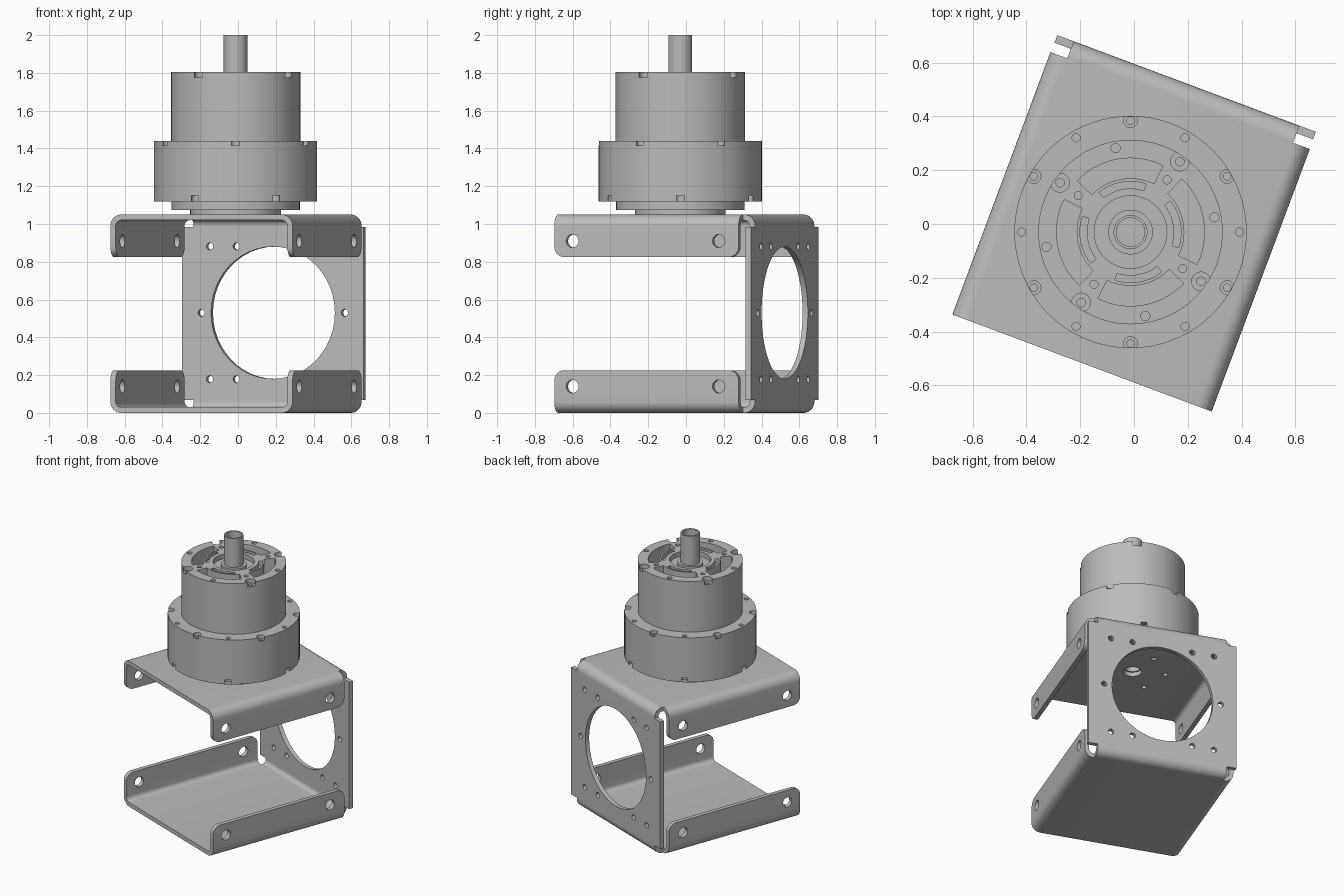
import bpy, bmesh
from math import sin, cos, pi, radians
from mathutils import Matrix, Vector

cube = bpy.data.objects.get("Cube")
if cube:
    bpy.data.objects.remove(cube, do_unlink=True)

gray = bpy.data.materials.new("plain gray metal")
gray.use_nodes = True
COLOUR = (0.5, 0.5, 0.5, 1)
gray.diffuse_color = COLOUR
gray.node_tree.nodes["Principled BSDF"].inputs["Base Color"].default_value = COLOUR

TURN = Matrix.Rotation(radians(-20.5), 4, 'Z')   # bracket is turned about z
AXIS = Vector((-0.013, -0.03, 0))                # motor axis
HEIGHT, HALF, FRONT, REAR = 1.05, 0.515, -0.552, 0.49
BEND, THICK = 0.06, 0.03


def arc(cx, cy, r, start, end, steps=8):
    angles = [radians(start + (end - start) * i / steps) for i in range(steps + 1)]
    return [(cx + r * cos(a), cy + r * sin(a)) for a in angles]


def prism(bm, points, place, low, high):
    """Extrude a closed 2D outline; place(a, b, t) maps it into space."""
    rings = [[bm.verts.new(place(a, b, t)) for a, b in points] for t in (low, high)]
    n = len(points)
    faces = [bm.faces.new(ring) for ring in rings]
    for i in range(n):
        j = (i + 1) % n
        faces.append(bm.faces.new((rings[0][i], rings[0][j], rings[1][j], rings[1][i])))
    bmesh.ops.recalc_face_normals(bm, faces=faces)


def lathe(bm, profile, centre, segments=64):
    """Closed solid of revolution; profile starts and ends on the axis."""
    verts = [bm.verts.new(centre + Vector((r, 0, z))) for r, z in profile]
    edges = [bm.edges.new(pair) for pair in zip(verts, verts[1:])]
    made = bmesh.ops.spin(bm, geom=verts + edges, cent=centre, axis=(0, 0, 1),
                          angle=2 * pi, steps=segments, use_merge=True)
    bmesh.ops.remove_doubles(bm, verts=bm.verts[:], dist=1e-5)
    bmesh.ops.recalc_face_normals(bm, faces=bm.faces[:])


def rod(bm, centre, radius, depth, axis, segments=24):
    turn = Vector((0, 0, 1)).rotation_difference(Vector(axis)).to_matrix().to_4x4()
    bmesh.ops.create_cone(bm, cap_ends=True, segments=segments, radius1=radius,
                          radius2=radius, depth=depth,
                          matrix=Matrix.Translation(centre) @ turn)


def box(bm, low, high):
    low, high = Vector(low), Vector(high)
    bmesh.ops.create_cube(bm, size=1, matrix=Matrix.Translation((low + high) / 2)
                          @ Matrix.Diagonal((*(high - low), 1)))


def finish(bm, name):
    mesh = bpy.data.meshes.new(name)
    bm.to_mesh(mesh)
    bm.free()
    obj = bpy.data.objects.new(name, mesh)
    bpy.context.collection.objects.link(obj)
    mesh.materials.append(gray)
    return obj


def activate(obj):
    bpy.ops.object.select_all(action='DESELECT')
    obj.select_set(True)
    bpy.context.view_layer.objects.active = obj


def cut(obj, cutter_bm):
    cutter = finish(cutter_bm, "cutter")
    cutter.hide_render = True
    mod = obj.modifiers.new("cut", 'BOOLEAN')
    mod.operation, mod.solver, mod.object = 'DIFFERENCE', 'EXACT', cutter
    activate(obj)
    bpy.ops.object.modifier_apply(modifier=mod.name)
    bpy.data.objects.remove(cutter, do_unlink=True)


def smooth(obj):
    activate(obj)
    bpy.ops.object.shade_smooth_by_angle(angle=radians(30))


def around(radius, degrees, z=0.0):
    a = radians(degrees)
    return AXIS + Vector((radius * cos(a), radius * sin(a), z))


# Top and bottom channels: plate with two bent, round-cornered side flanges
inner, bx, bz, lip = BEND - THICK, HALF - BEND, HEIGHT - BEND, 0.825
channel = ([(-HALF, lip)] + arc(-bx, bz, BEND, 180, 90) + arc(bx, bz, BEND, 90, 0)
           + [(HALF, lip), (HALF - THICK, lip)] + arc(bx, bz, inner, 0, 90)
           + arc(-bx, bz, inner, 90, 180) + [(THICK - HALF, lip)])
for name, top in (("top_channel", True), ("bottom_channel", False)):
    flip = (lambda z: z) if top else (lambda z: HEIGHT - z)
    bm = bmesh.new()
    prism(bm, channel, lambda a, b, t: (a, t, flip(b)), FRONT, REAR)
    corners = [e for e in bm.edges
               if all(abs(v.co.z - flip(lip)) < 1e-4 for v in e.verts)
               and abs(e.verts[0].co.y - e.verts[1].co.y) < 1e-4]
    bmesh.ops.bevel(bm, geom=corners, offset=0.055, segments=6, profile=0.5,
                    affect='EDGES')
    bm.transform(TURN)
    plate = finish(bm, name)
    holes = bmesh.new()
    for y in (-0.45, 0.377):
        rod(holes, (0, y, flip(0.91)), 0.035, 1.3, (1, 0, 0))
    holes.transform(TURN)
    if top:
        rod(holes, AXIS + Vector((0, 0, HEIGHT)), 0.06, 0.2, (0, 0, 1))
        for k in range(6):
            rod(holes, around(0.217, 30 + 60 * k, HEIGHT), 0.016, 0.2, (0, 0, 1))
    cut(plate, holes)
    smooth(plate)

# Back plate: bent into both channels, with notched corners and a large opening
cy = REAR + 0.008
wrap = ([(REAR, HEIGHT)] + arc(cy, bz, BEND, 90, 0) + arc(cy, BEND, BEND, 0, -90)
        + [(REAR, 0), (REAR, THICK)] + arc(cy, BEND, inner, -90, 0)
        + arc(cy, bz, inner, 0, 90) + [(REAR, HEIGHT - THICK)])
bm = bmesh.new()
prism(bm, wrap, lambda a, b, t: (t, a, b), -0.513, 0.513)
bm.transform(TURN)
back_plate = finish(bm, "back_plate")
holes = bmesh.new()
rod(holes, (0, 0.54, 0.53), 0.35, 0.3, (0, 1, 0), 48)
for side in (-1, 1):
    rod(holes, (side * 0.405, 0.54, 0.53), 0.019, 0.3, (0, 1, 0))
    for x in (0.207, 0.357):
        for z in (0.178, 0.882):
            rod(holes, (side * x, 0.54, z), 0.019, 0.3, (0, 1, 0))
    x0, x1 = sorted((side * 0.448, side * 0.6))
    box(holes, (x0, 0.4, 0.985), (x1, 0.7, 1.2))
    box(holes, (x0, 0.4, -0.2), (x1, 0.7, 0.068))
holes.transform(TURN)
cut(back_plate, holes)
smooth(back_plate)

# Motor mount: stepped discs under the housing
bm = bmesh.new()
lathe(bm, [(0, 1.1), (0.05, 1.1), (0.05, 1.05), (0.24, 1.05), (0.24, 1.075),
           (0.34, 1.075), (0.34, 1.12), (0, 1.12)], AXIS)
smooth(finish(bm, "motor_mount"))


def screw_seat(bm, centre, wide, deep, narrow, deeper):
    """Stepped hole sunk from a top face."""
    lathe(bm, [(0, -deeper), (narrow, -deeper), (narrow, -deep), (wide, -deep),
               (wide, 0.05), (0, 0.05)], centre, 20)


# Wide housing with edge screw seats above and notches below
bm = bmesh.new()
lathe(bm, [(0, 1.12), (0.432, 1.12), (0.432, 1.44), (0, 1.44)], AXIS, 72)
housing = finish(bm, "wide_housing")
holes = bmesh.new()
for k in range(6):
    screw_seat(holes, around(0.415, 30 + 60 * k, 1.44), 0.026, 0.025, 0.014, 0.06)
    rod(holes, around(0.405, 60 * k, 1.44), 0.015, 0.04, (0, 0, 1))
    rod(holes, around(0.415, 60 * k, 1.12), 0.026, 0.06, (0, 0, 1))
cut(housing, holes)
smooth(housing)

# Upper can with vents, spokes, screw seats and a sunken hub ring
bm = bmesh.new()
lathe(bm, [(0, 1.44), (0.343, 1.44), (0.343, 1.805), (0.135, 1.805), (0.135, 1.77),
           (0.083, 1.77), (0.083, 1.79), (0, 1.79)], AXIS, 72)
can = finish(bm, "upper_can")
holes = bmesh.new()
for k in range(4):
    mid = 10 + 90 * k
    screw_seat(holes, around(0.32, mid + 45, 1.805), 0.035, 0.03, 0.016, 0.08)
    rod(holes, around(0.317, mid, 1.805), 0.017, 0.08, (0, 0, 1))
    rod(holes, around(0.237, mid + 45, 1.805), 0.015, 0.05, (0, 0, 1))
    for r0, r1, half, depth in ((0.2, 0.275, 36, 0.12), (0.162, 0.188, 28, 0.03)):
        sector = (arc(AXIS.x, AXIS.y, r1, mid - half, mid + half, 14)
                  + arc(AXIS.x, AXIS.y, r0, mid + half, mid - half, 14))
        prism(holes, sector, lambda a, b, t: (a, b, t), 1.805 - depth, 1.9)
cut(can, holes)
smooth(can)

# Hollow output shaft
bm = bmesh.new()
lathe(bm, [(0, 1.7), (0.063, 1.7), (0.063, 2.0), (0.053, 2.0), (0.053, 1.85), (0, 1.85)],
      AXIS, 40)
smooth(finish(bm, "output_shaft"))
